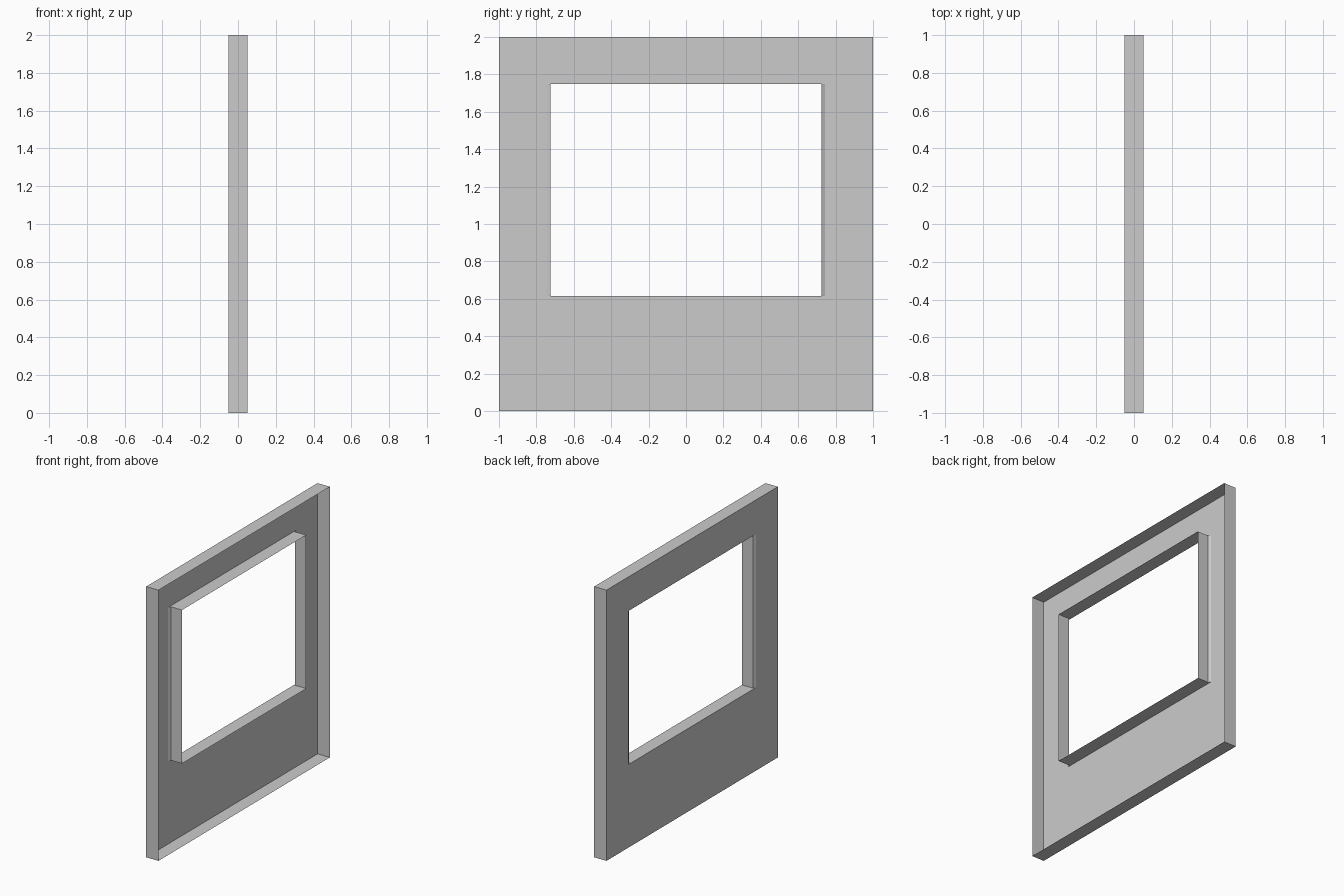
import bpy, bmesh

if "Cube" in bpy.data.objects:
    bpy.data.objects.remove(bpy.data.objects["Cube"])


def loop(bm, x, half_width, z0, z1):
    """Rectangular ring of vertices in the plane of the panel."""
    return [bm.verts.new((x, y, z)) for y, z in
            ((-half_width, z0), (half_width, z0), (half_width, z1), (-half_width, z1))]


def skin(bm, loops):
    """Join successive rings with quads."""
    for a, b in zip(loops, loops[1:]):
        for i in range(4):
            j = (i + 1) % 4
            bm.faces.new((a[i], a[j], b[j], b[i]))


bm = bmesh.new()
skin(bm, [
    loop(bm, 0.05, 1.0, 0.0, 2.0),          # open edge of the outer rim
    loop(bm, -0.05, 1.0, 0.0, 2.0),         # outer edge of the plate
    loop(bm, -0.05, 0.743, 0.614, 1.748),   # window edge of the plate
    loop(bm, -0.04, 0.725, 0.614, 1.748),   # small chamfer at the window sides
    loop(bm, 0.05, 0.725, 0.614, 1.748),    # open edge of the window lining
])
bmesh.ops.recalc_face_normals(bm, faces=bm.faces)

# plate faces -x, so flip everything if it came out reversed
bm.normal_update()
plate = [f for f in bm.faces if all(abs(v.co.x + 0.05) < 1e-5 for v in f.verts)]
if plate[0].normal.x > 0:
    bmesh.ops.reverse_faces(bm, faces=bm.faces)

mesh = bpy.data.meshes.new("window_wall_panel")
bm.to_mesh(mesh)
bm.free()
panel = bpy.data.objects.new("window_wall_panel", mesh)
bpy.context.collection.objects.link(panel)
